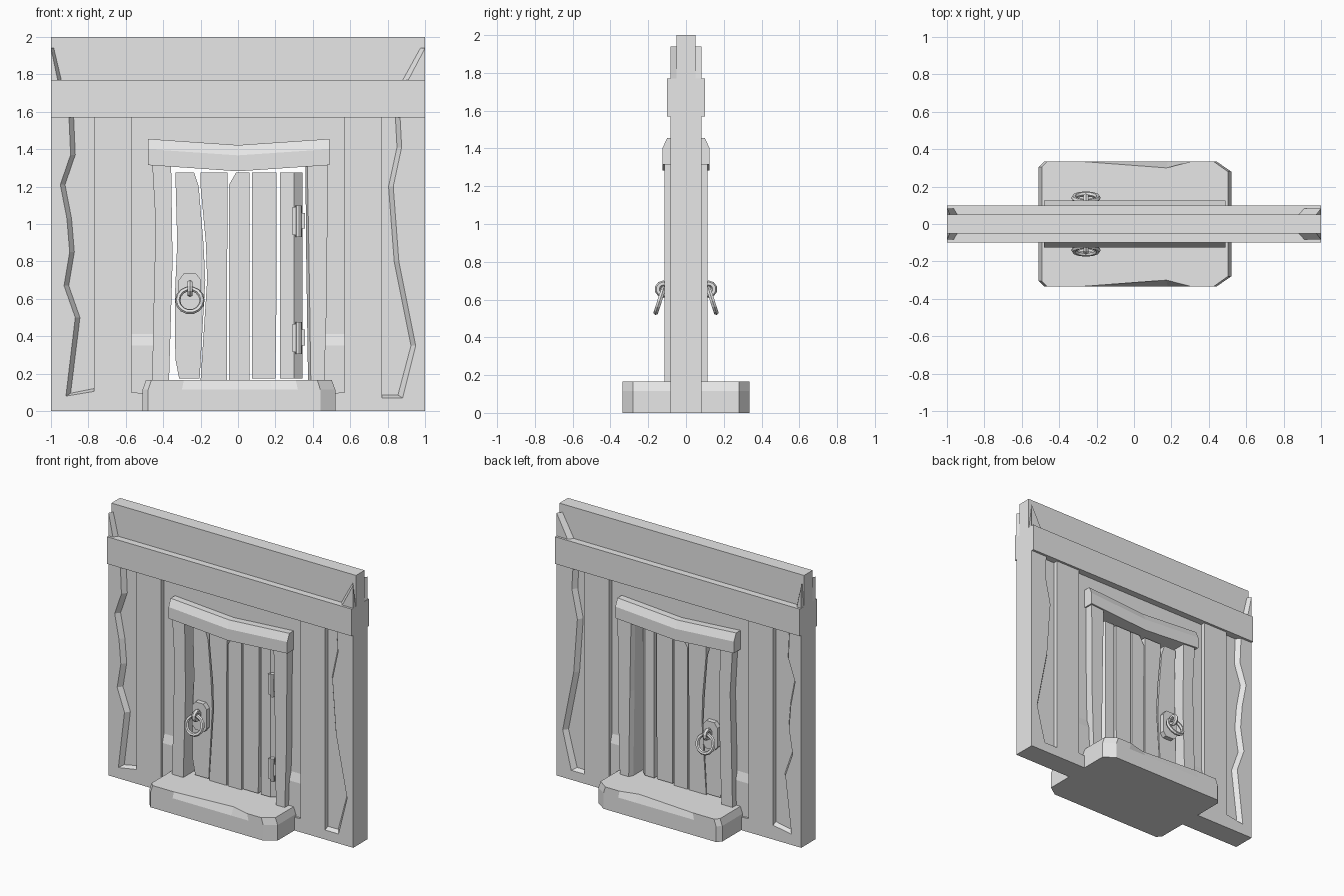
import bpy, bmesh, math

cube = bpy.data.objects.get("Cube")
if cube:
    bpy.data.objects.remove(cube, do_unlink=True)

grey = bpy.data.materials.new("plain grey")
grey.use_nodes = True
grey.diffuse_color = (0.8, 0.8, 0.8, 1)
grey.node_tree.nodes["Principled BSDF"].inputs["Base Color"].default_value = (0.8, 0.8, 0.8, 1)


def loft(name, rings):
    """Closed solid through matching rings of 3D points."""
    bm = bmesh.new()
    loops = [[bm.verts.new(p) for p in ring] for ring in rings]
    bm.faces.new(loops[0])
    bm.faces.new(loops[-1])
    for a, b in zip(loops, loops[1:]):
        for i in range(len(a)):
            j = (i + 1) % len(a)
            bm.faces.new((a[i], a[j], b[j], b[i]))
    bmesh.ops.recalc_face_normals(bm, faces=bm.faces)
    mesh = bpy.data.meshes.new(name)
    bm.to_mesh(mesh)
    bm.free()
    mesh.materials.append(grey)
    obj = bpy.data.objects.new(name, mesh)
    bpy.context.collection.objects.link(obj)
    return obj


def panel(name, outline, y0, y1):
    """Outline in x and z, extruded through y."""
    return loft(name, [[(x, y, z) for x, z in outline] for y in (y0, y1)])


def sloped_panel(name, outer, inner, depth, inner_depth):
    """Panel alike on both sides, its edge sloping from outer to inner outline."""
    levels = ((-depth, outer), (-inner_depth, inner), (inner_depth, inner), (depth, outer))
    return loft(name, [[(x, y, z) for x, z in o] for y, o in levels])


def rect(x0, x1, z0, z1):
    return [(x0, z0), (x1, z0), (x1, z1), (x0, z1)]


def torus(name, loc, rot, major, minor, segs):
    bpy.ops.mesh.primitive_torus_add(location=loc, rotation=rot, major_radius=major,
                                     minor_radius=minor, major_segments=segs, minor_segments=6)
    obj = bpy.context.object
    obj.name = name
    obj.data.materials.append(grey)


CORE, FACE = 0.05, 0.083

# Wall core with door opening, and the crossing beam
panel("wall_core", [(-1, 0), (-.41, 0), (-.41, 1.36), (.41, 1.36), (.41, 0),
                    (1, 0), (1, 2), (-1, 2)], -CORE, CORE)
panel("wall_beam", rect(-1, 1, 1.57, 1.77), -.1, .1)

# Raised wall facing: ragged outer edge, post, and low base, one per side
ragged_right = [(.88, .07), (.95, .35), (.86, .8), (.83, 1.2), (.875, 1.41), (.865, 1.6)]
ragged_left = [(.92, .08), (.87, .5), (.93, .67), (.9, .85), (.915, 1.03),
               (.95, 1.21), (.895, 1.37), (.905, 1.6)]
for name, side, edge, slope in (("left", 1, ragged_right, .025), ("right", -1, ragged_left, .025)):
    floor = .07 if side > 0 else .105
    base = [(1, 0), (.42, 0), (.42, .09), (.57, .1), (.57, 1.6), (.77, 1.6), (.77, floor)]
    flip = lambda pts: [(side * x, z) for x, z in pts]
    shifted = [(x - slope, z + (.015 if i == 0 else 0)) for i, (x, z) in enumerate(edge)]
    lower = base[:-1] + [(.77, floor + .015)]
    sloped_panel("wall_facing_" + name, flip(base + edge + [(1, 1.6)]),
                 flip(lower + shifted + [(1, 1.6)]), FACE, CORE)
    # Low stone beside the door frame with sloping top
    sloped_panel("low_stone_" + name, flip(rect(.42, .575, .05, .35)),
                 flip(rect(.42, .575, .05, .43)), .068, CORE - .005)

# Facing remnants in the upper corners
sloped_panel("corner_remnant_right", [(-1, 1.75), (-.96, 1.75), (-1, 1.94)],
             [(-1, 1.75), (-.94, 1.75), (-.985, 1.94)], FACE, CORE)
sloped_panel("corner_remnant_left", [(1, 1.75), (.9, 1.75), (1, 1.94)],
             [(1, 1.75), (.87, 1.75), (.975, 1.94)], FACE, CORE)

# Door frame posts
panel("frame_post_right", [(-.46, .12), (-.37, .12), (-.35, .8), (-.358, 1.35),
                           (-.46, 1.35), (-.44, 1.0), (-.45, .6)], -.113, .113)
sloped_panel("frame_post_left", [(.39, .12), (.46, .12), (.475, .6), (.48, 1.35), (.37, 1.35), (.38, .8)],
             [(.375, .12), (.46, .12), (.475, .6), (.48, 1.35), (.36, 1.35), (.365, .8)], .113, .08)

# Sagging lintel with bevelled upper edges
section = [(-.1, 1.455), (-.125, 1.4), (-.125, 1.315), (.125, 1.315), (.125, 1.4), (.1, 1.455)]
loft("lintel", [[(x, y, z - sag) for y, z in section]
                for x, sag in ((-.48, 0), (0, .033), (.49, 0))])

# Door step with clipped corners and a worn front and back edge
half = [(-.51, -.305), (-.48, -.335), (-.3, -.335), (.18, -.335), (.32, -.335), (.44, -.335), (.52, -.28)]


def step_ring(z, worn, ends):
    pts = [(x * (1 - ends), y + (worn if x == .18 else 0)) for x, y in half]
    return [(x, y, z) for x, y in pts] + [(x, -y, z) for x, y in reversed(pts)]


loft("door_step", [step_ring(0, 0, 0), step_ring(.115, 0, 0), step_ring(.165, .035, .035)])

# Door planks, one outline each
planks = [
    [(-.315, .175), (-.205, .175), (-.175, .7), (-.185, .9), (-.21, 1.2), (-.235, 1.275),
     (-.335, 1.275), (-.325, .9), (-.338, .6), (-.335, .28)],
    [(-.2, .165), (-.06, .165), (-.056, 1.275), (-.2, 1.275), (-.2, 1.2), (-.172, .9), (-.165, .7)],
    [(-.048, .165), (.062, .165), (.062, 1.275), (-.01, 1.275), (-.048, 1.21)],
    [(.075, .175), (.2, .175), (.207, .7), (.207, 1.275), (.075, 1.275)],
]
for i, outline in enumerate(planks):
    panel("door_plank_%d" % (i + 1), outline, -.05, .05)
sloped_panel("door_hinge_plank", rect(.225, .3, .175, 1.275), rect(.225, .345, .175, 1.275), .05, .01)

# Hinges on the front: knuckle barrel and two leaves
for name, z in (("upper", 1.015), ("lower", .39)):
    ring = [(.325 + .017 * math.cos(a * math.pi / 4), -.06 + .017 * math.sin(a * math.pi / 4))
            for a in range(8)]
    loft("hinge_pin_" + name, [[(x, y, h) for x, y in ring] for h in (z - .085, z + .085)])
    panel("hinge_door_leaf_" + name, rect(.292, .322, z - .075, z + .075), -.066, -.03)
    panel("hinge_frame_leaf_" + name, rect(.326, .357, z - .04, z + .045), -.068, -.03)

# Ring handles on both faces: plate, eye and tilted ring
plate = [(-.29, .53), (-.22, .53), (-.197, .56), (-.197, .7), (-.225, .735),
         (-.29, .735), (-.317, .7), (-.317, .56)]
for name, s in (("front", -1), ("back", 1)):
    panel("handle_plate_" + name, plate, s * .04, s * .085)
    torus("handle_eye_" + name, (-.257, s * .12, .655), (0, math.pi / 2, 0), .03, .016, 10)
    torus("handle_ring_" + name, (-.257, s * .14, .592),
          (math.radians(90 + s * 18), 0, 0), .065, .014, 14)
